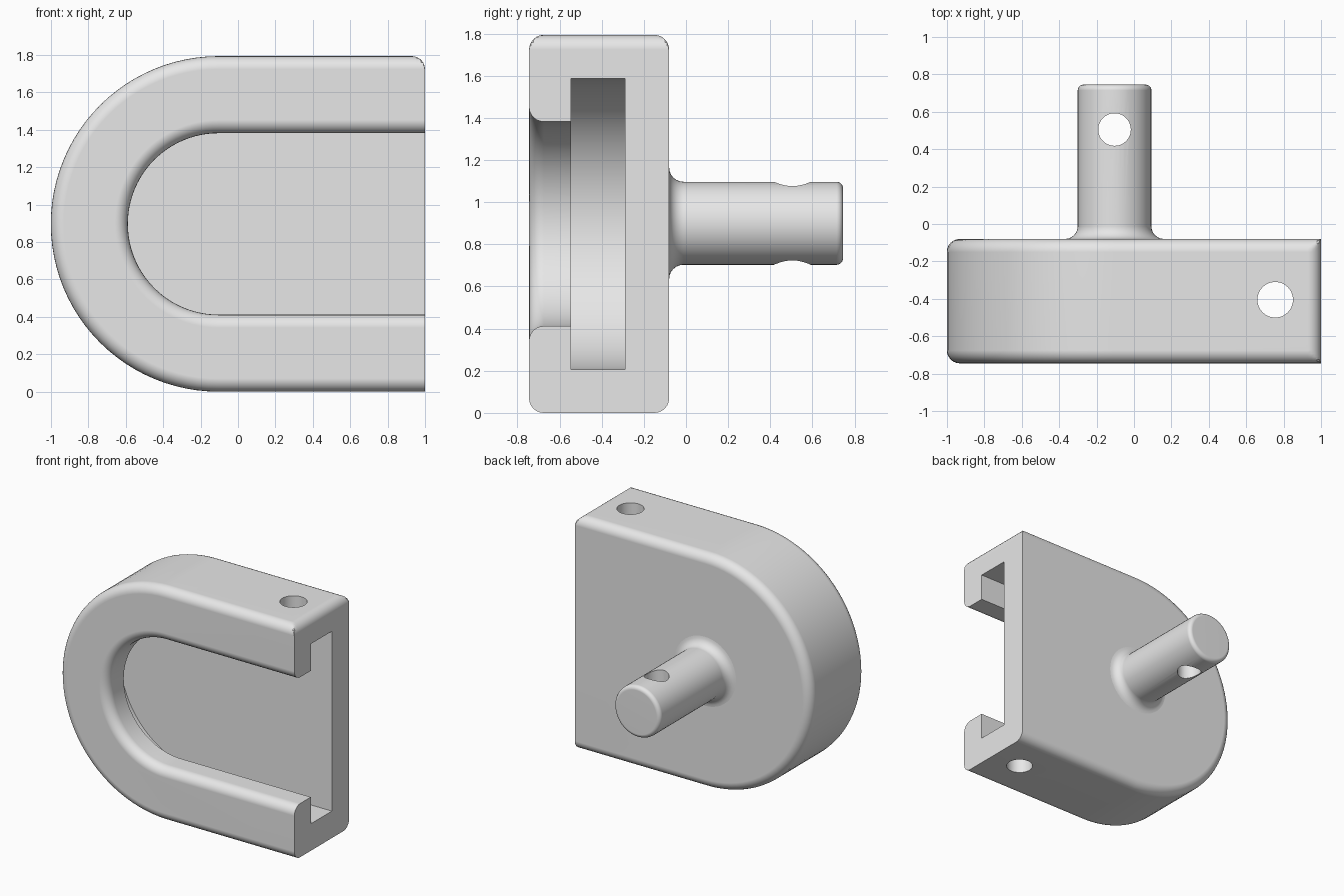
import bpy, bmesh
from math import sin, cos, pi, sqrt, radians

cube = bpy.data.objects.get("Cube")
if cube:
    bpy.data.objects.remove(cube, do_unlink=True)

CX, CZ, R = -0.104, 0.897, 0.897   # centre and radius of the rounded end
FRONT, BACK, FIL = -0.745, -0.08, 0.07
STEPS = 6

grey = bpy.data.materials.new("plain grey")
grey.use_nodes = True
grey.diffuse_color = (0.8, 0.8, 0.8, 1)
grey.node_tree.nodes["Principled BSDF"].inputs["Base Color"].default_value = (0.8, 0.8, 0.8, 1)


def to_object(name, bm):
    bmesh.ops.recalc_face_normals(bm, faces=bm.faces)
    mesh = bpy.data.meshes.new(name)
    bm.to_mesh(mesh)
    bm.free()
    obj = bpy.data.objects.new(name, mesh)
    bpy.context.collection.objects.link(obj)
    obj.data.materials.append(grey)
    return obj


def outline(r, x_end, round_corner):
    """Sideways U outline; the upper end corner may be rounded."""
    pts = [(x_end, CZ - r)]
    n = 48
    for i in range(n + 1):
        a = 1.5 * pi - pi * i / n
        pts.append((CX + r * cos(a), CZ + r * sin(a)))
    if round_corner:
        for i in range(STEPS + 1):
            s = sin(pi / 2 * i / STEPS)
            drop = FIL * (1 - sqrt(max(0, 1 - s * s)))
            pts.append((x_end - FIL + FIL * s, CZ + min(r, R - drop)))
    else:
        pts.append((x_end, CZ + r))
    return pts


def loft(name, layers, x_end, round_corner=False):
    """Skin a stack of (y, radius) outlines and cap both ends."""
    bm = bmesh.new()
    rings = [[bm.verts.new((x, y, z)) for x, z in outline(r, x_end, round_corner)]
             for y, r in layers]
    for a, b in zip(rings, rings[1:]):
        for i in range(len(a)):
            j = (i + 1) % len(a)
            bm.faces.new((a[i], a[j], b[j], b[i]))
    bm.faces.new(rings[0])
    bm.faces.new(rings[-1])
    bmesh.ops.remove_doubles(bm, verts=bm.verts, dist=1e-5)
    return to_object(name, bm)


def lathe(name, profile, x, z):
    """Revolve (radius, y) points about an axis along y."""
    bm = bmesh.new()
    vs = [bm.verts.new((x + r, y, z)) for r, y in profile]
    edges = [bm.edges.new(p) for p in zip(vs, vs[1:])]
    bmesh.ops.spin(bm, geom=vs + edges, cent=(x, 0, z), axis=(0, 1, 0),
                   angle=2 * pi, steps=48)
    bmesh.ops.remove_doubles(bm, verts=bm.verts, dist=1e-5)
    return to_object(name, bm)


def drill(x, y, r):
    bpy.ops.mesh.primitive_cylinder_add(vertices=48, radius=r, depth=3, location=(x, y, CZ))
    return bpy.context.object


def cut(obj, cutter):
    mod = obj.modifiers.new("cut", "BOOLEAN")
    mod.operation, mod.solver, mod.object = "DIFFERENCE", "EXACT", cutter
    activate(obj)
    bpy.ops.object.modifier_apply(modifier=mod.name)
    bpy.data.objects.remove(cutter, do_unlink=True)


def activate(obj):
    bpy.ops.object.select_all(action="DESELECT")
    obj.select_set(True)
    bpy.context.view_layer.objects.active = obj


def finish(obj):
    activate(obj)
    bpy.ops.object.shade_smooth_by_angle(angle=radians(30))
    mod = obj.modifiers.new("even shading", "WEIGHTED_NORMAL")
    mod.keep_sharp = True


quarter = [pi / 2 * i / STEPS for i in range(STEPS + 1)]

# Housing with rounded front and back rims
rim = [(FIL * (1 - cos(a)), FIL * (1 - sin(a))) for a in quarter]  # depth, inset
layers = [(FRONT + d, R - i) for d, i in rim]
layers += [(BACK - d, R - i) for d, i in reversed(rim)]
housing = loft("housing", layers, 1.0, round_corner=True)

# Stepped slot: rounded mouth, then a wider groove behind the lip
mouth, groove = 0.485, 0.69
slot = [(FRONT - 0.05, mouth + FIL)]
slot += [(FRONT + d, mouth + i) for d, i in rim]
slot += [(-0.545, mouth), (-0.545, groove), (-0.29, groove)]
cut(housing, loft("slot_cutter", slot, 1.2))

# Pin hole through both arms
cut(housing, drill(0.755, -0.405, 0.095))
finish(housing)

# Stem with flared root, softened tip and cross hole
SR, TIP, FLARE, SOFT = 0.197, 0.745, 0.068, 0.03
profile = [(0, BACK - 0.03), (SR + FLARE, BACK - 0.03)]
profile += [(SR + FLARE * (1 - sin(a)), BACK + FLARE * (1 - cos(a))) for a in quarter]
profile += [(SR - SOFT * (1 - cos(a)), TIP - SOFT * (1 - sin(a))) for a in quarter]
profile += [(0, TIP)]
stem = lathe("stem", profile, CX, CZ + 0.003)
cut(stem, drill(CX, 0.505, 0.087))
finish(stem)
